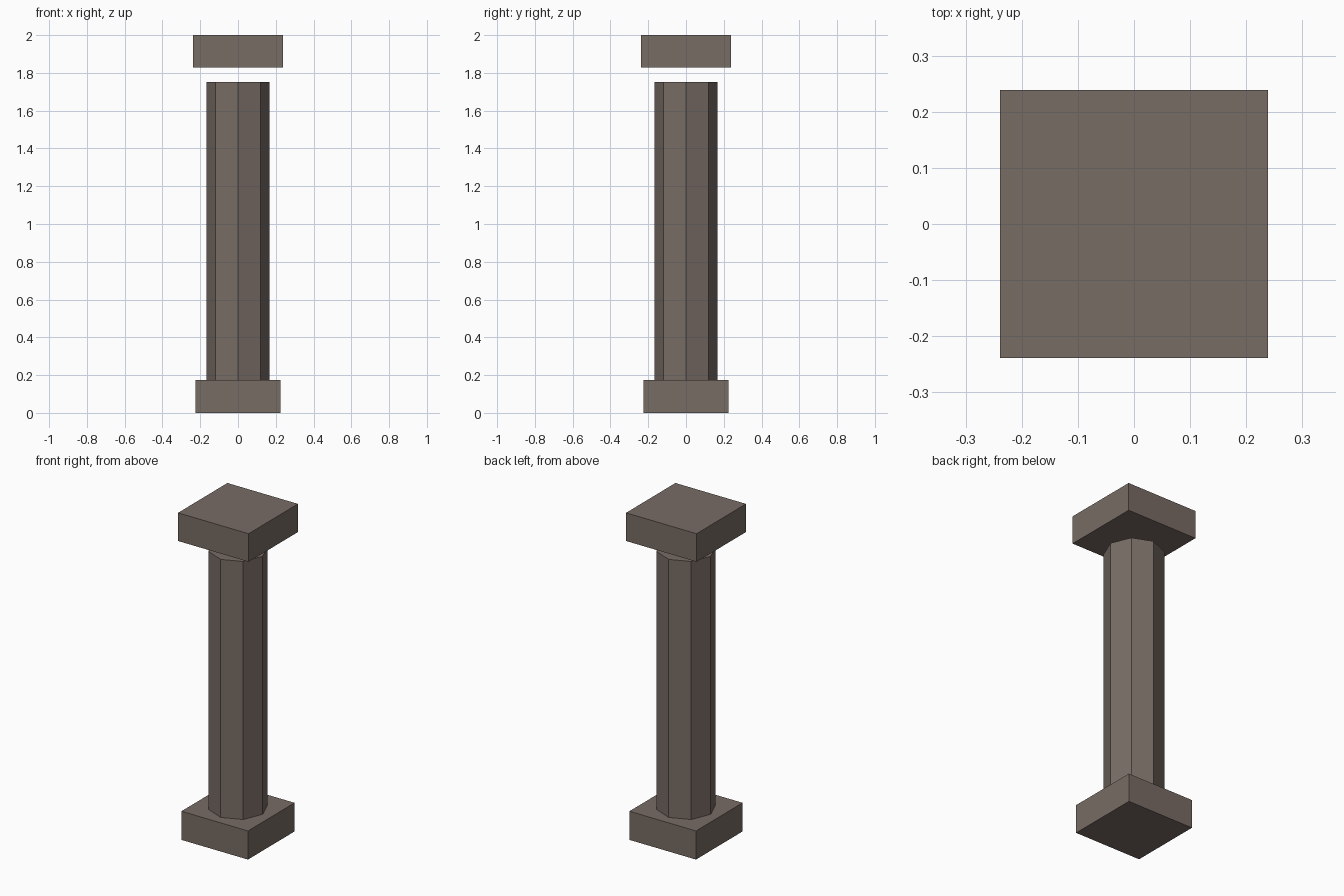
import bpy

if "Cube" in bpy.data.objects:
    bpy.data.objects.remove(bpy.data.objects["Cube"])

stone = bpy.data.materials.new("brown_grey_stone")
stone.diffuse_color = (0.188, 0.150, 0.130, 1.0)
stone.use_nodes = True
stone.node_tree.nodes["Principled BSDF"].inputs["Base Color"].default_value = stone.diffuse_color


def prism(name, sides, radius, z0, z1, turn=0.0):
    """Upright flat-sided prism between two heights."""
    bpy.ops.mesh.primitive_cylinder_add(
        vertices=sides, radius=radius, depth=z1 - z0,
        location=(0, 0, (z0 + z1) / 2))
    obj = bpy.context.object
    obj.name = name
    obj.data.materials.append(stone)
    return obj


def slab(name, width, z0, z1):
    """Square slab between two heights."""
    bpy.ops.mesh.primitive_cube_add(size=1, location=(0, 0, (z0 + z1) / 2))
    obj = bpy.context.object
    obj.name = name
    obj.scale = (width, width, z1 - z0)
    bpy.ops.object.transform_apply(location=False, rotation=False, scale=True)
    obj.data.materials.append(stone)
    return obj


# Square foot, octagonal shaft with a corner facing front, floating square cap
slab("base", 0.45, 0.0, 0.175)
prism("shaft", 8, 0.167, 0.175, 1.752)
slab("capital", 0.477, 1.828, 2.0)
